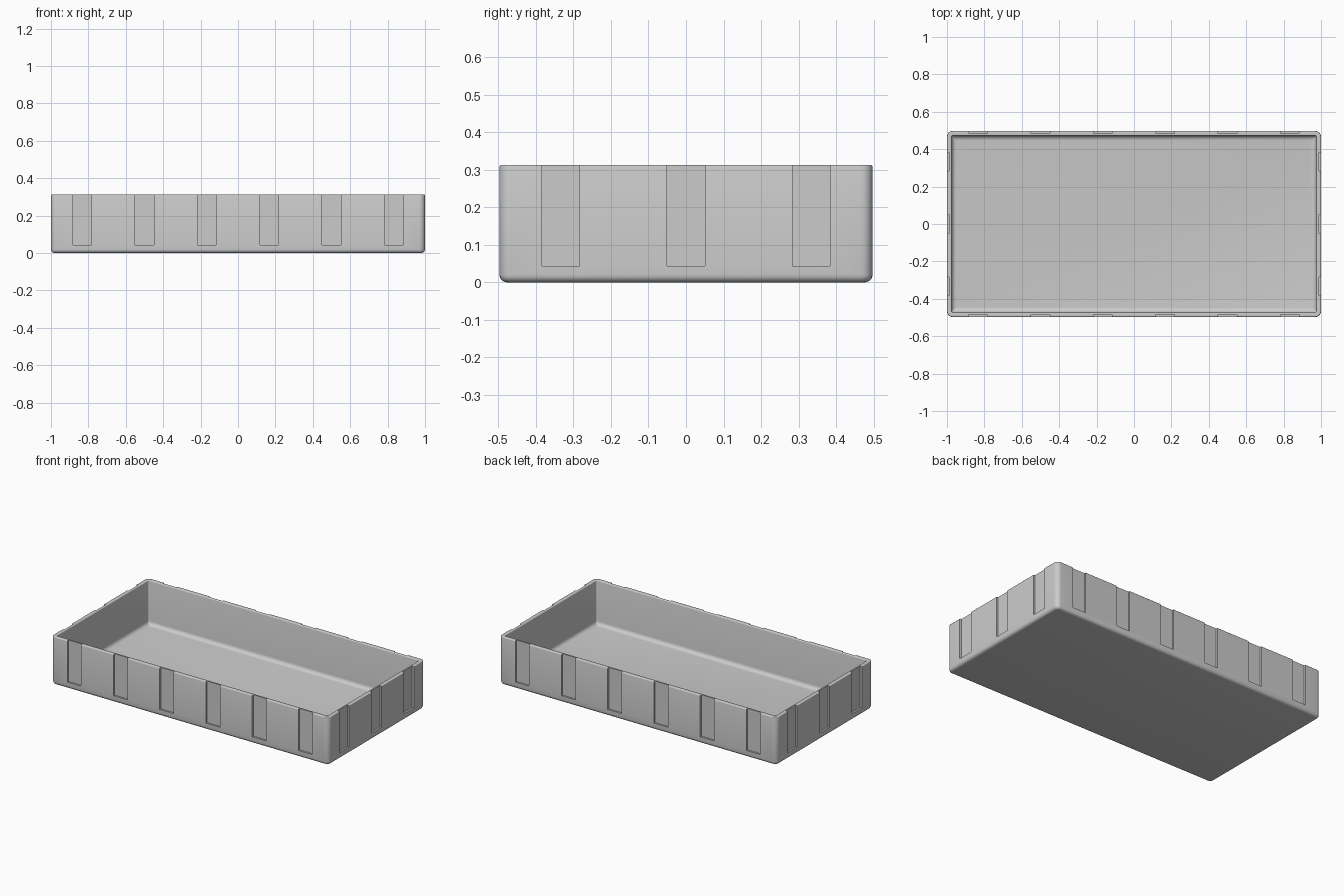
import bpy, bmesh
from math import sin, cos, pi

if "Cube" in bpy.data.objects:
    bpy.data.objects.remove(bpy.data.objects["Cube"], do_unlink=True)

HX, HY, H = 1.0, 0.497, 0.313      # outer half sizes and height
WALL, CORNER, STEPS = 0.025, 0.03, 6
SLOT_W, SLOT_Z, SLOT_D = 0.1, 0.043, 0.012

grey = bpy.data.materials.new("plain grey")
grey.use_nodes = True
colour = (0.6, 0.6, 0.6, 1)
grey.diffuse_color = colour
grey.node_tree.nodes["Principled BSDF"].inputs["Base Color"].default_value = colour


def ring(bm, inset, z):
    """Rounded rectangle of vertices, drawn in from the outer outline."""
    r = max(CORNER - inset, 0.008)
    cx, cy = HX - inset - r, HY - inset - r
    verts = []
    for k, (sx, sy) in enumerate([(1, 1), (-1, 1), (-1, -1), (1, -1)]):
        for i in range(STEPS + 1):
            a = (k + i / STEPS) * pi / 2
            verts.append(bm.verts.new((sx * cx + r * cos(a), sy * cy + r * sin(a), z)))
    return verts


def fillet(inset, z, r, start, end, n=5):
    """Arc of (inset, height) points; angles in quarter turns."""
    angles = [(start + (end - start) * i / n) * pi / 2 for i in range(n + 1)]
    return [(inset + r * cos(a), z + r * sin(a)) for a in angles]


# Tray wall section: rounded foot, softened rim, rounded inner floor
FOOT, RIM, COVE = 0.02, 0.005, 0.025
profile = (fillet(FOOT, FOOT, FOOT, 3, 2)
           + fillet(RIM, H - RIM, RIM, 2, 1, 3)
           + fillet(WALL - RIM, H - RIM, RIM, 1, 0, 3)
           + fillet(WALL + COVE, WALL + COVE, COVE, 2, 3))

bm = bmesh.new()
rings = [ring(bm, inset, z) for inset, z in profile]
for a, b in zip(rings, rings[1:]):
    for i in range(len(a)):
        j = (i + 1) % len(a)
        bm.faces.new((a[i], a[j], b[j], b[i]))
bm.faces.new(rings[0][::-1])
bm.faces.new(rings[-1])
bmesh.ops.recalc_face_normals(bm, faces=bm.faces)
mesh = bpy.data.meshes.new("tray")
bm.to_mesh(mesh)
bm.free()
mesh.materials.append(grey)
tray = bpy.data.objects.new("tray", mesh)
bpy.context.collection.objects.link(tray)

# Slot cutters: six along each long side, three along each short side
bm = bmesh.new()


def add_slot(x, y, sx, sy):
    box = bmesh.ops.create_cube(bm, size=1)["verts"]
    bmesh.ops.scale(bm, verts=box, vec=(sx, sy, 0.4))
    bmesh.ops.translate(bm, verts=box, vec=(x, y, SLOT_Z + 0.2))


for side in (-1, 1):
    for i in range(6):
        add_slot((i - 2.5) / 3, side * HY, SLOT_W, 2 * SLOT_D)
    for i in range(3):
        add_slot(side * HX, (i - 1) / 3, 2 * SLOT_D, SLOT_W)
cut_mesh = bpy.data.meshes.new("slot_cutter")
bm.to_mesh(cut_mesh)
bm.free()
cut_mesh.materials.append(grey)
cutter = bpy.data.objects.new("slot_cutter", cut_mesh)
cutter.hide_render = True
bpy.context.collection.objects.link(cutter)

cut = tray.modifiers.new("slots", "BOOLEAN")
cut.operation, cut.solver, cut.object = "DIFFERENCE", "EXACT", cutter
bpy.context.view_layer.objects.active = tray
tray.select_set(True)
bpy.ops.object.modifier_apply(modifier=cut.name)
bpy.data.objects.remove(cutter, do_unlink=True)
bpy.ops.object.shade_smooth_by_angle(angle=pi / 5)
